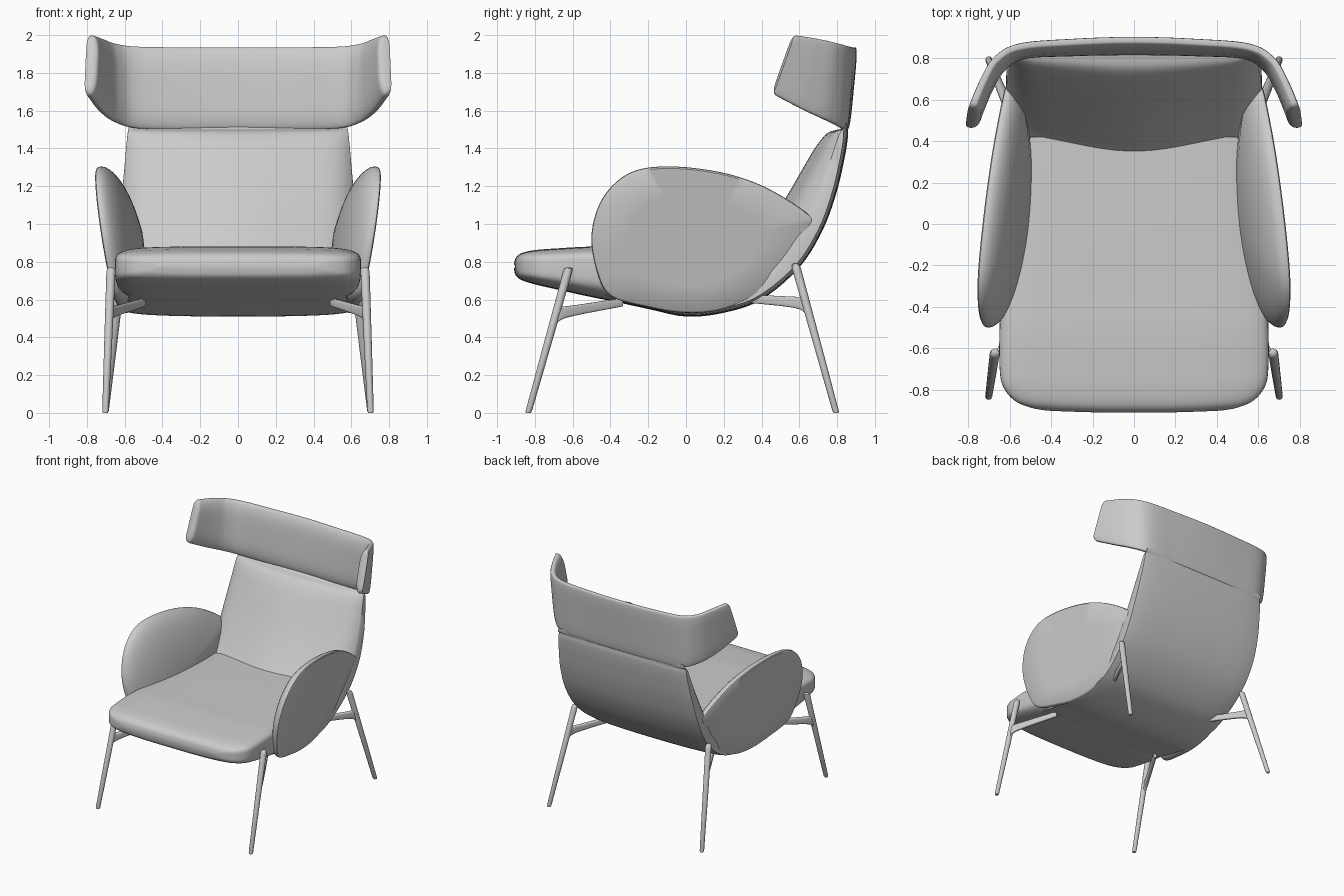
import bpy
import bmesh
from math import sin, cos, pi, copysign, radians
from mathutils import Vector

cube = bpy.data.objects.get("Cube")
if cube:
    bpy.data.objects.remove(cube, do_unlink=True)

grey = bpy.data.materials.new("light grey")
grey.use_nodes = True
grey.diffuse_color = (0.6, 0.6, 0.6, 1)
grey.node_tree.nodes["Principled BSDF"].inputs["Base Color"].default_value = (0.6, 0.6, 0.6, 1)


def loft(name, rings, angle=40):
    """Skin a list of equal closed rings and cap both ends."""
    bm = bmesh.new()
    loops = [[bm.verts.new(p) for p in ring] for ring in rings]
    n = len(loops[0])
    for a, b in zip(loops, loops[1:]):
        for i in range(n):
            j = (i + 1) % n
            bm.faces.new((a[i], a[j], b[j], b[i]))
    bm.faces.new(loops[0])
    bm.faces.new(loops[-1])
    bmesh.ops.recalc_face_normals(bm, faces=bm.faces)
    mesh = bpy.data.meshes.new(name)
    bm.to_mesh(mesh)
    bm.free()
    mesh.materials.append(grey)
    obj = bpy.data.objects.new(name, mesh)
    bpy.context.collection.objects.link(obj)
    bpy.ops.object.select_all(action='DESELECT')
    obj.select_set(True)
    bpy.context.view_layer.objects.active = obj
    bpy.ops.object.shade_smooth_by_angle(angle=radians(angle))
    return obj


def spline(points, steps, closed=False):
    """Smooth curve through points of any dimension."""
    n = len(points)
    out = []
    for i in range(n if closed else n - 1):
        if closed:
            q = [points[(i + k) % n] for k in (-1, 0, 1, 2)]
        else:
            q = [points[min(max(i + k, 0), n - 1)] for k in (-1, 0, 1, 2)]
        for s in range(steps):
            t = s / steps
            out.append(tuple(
                0.5 * (2 * b + (c - a) * t + (2 * a - 5 * b + 4 * c - d) * t * t
                       + (3 * b - a - 3 * c + d) * t ** 3) for a, b, c, d in zip(*q)))
    if not closed:
        out.append(tuple(points[-1]))
    return out


def squircle(count, power):
    """Unit superellipse."""
    angles = [2 * pi * (i + 0.5) / count for i in range(count)]
    return [(copysign(abs(cos(a)) ** (2 / power), cos(a)),
             copysign(abs(sin(a)) ** (2 / power), sin(a))) for a in angles]


# Seat cushion with a slightly bowed front: y, half width, bottom, top
SEAM = 0.775
seat = [(-0.912, 0.42, 0.763, 0.787), (-0.902, 0.5, 0.727, 0.822), (-0.87, 0.58, 0.702, 0.847),
        (-0.8, 0.635, 0.68, 0.862), (-0.7, 0.65, 0.657, 0.87), (-0.52, 0.65, 0.617, 0.88),
        (-0.36, 0.64, 0.59, 0.88), (0, 0.595, 0.56, 0.88), (0.42, 0.57, 0.65, 0.878)]
rings = []
for y, w, low, high in spline(seat, 6):
    bow = 0.06 * max(0, min(1, -2 * (y + 0.4)))
    rings.append([(w * c, y + bow * (w * c) ** 2,
                   SEAM + s * ((high - SEAM) if s > 0 else (SEAM - low)))
                  for c, s in squircle(64, 5)])
loft("seat_cushion", rings)

# Back shell with bulging pad: outer y, z, inner y, z, half width
back = [(-0.45, 0.605, -0.45, 0.7, 0.57), (-0.2, 0.55, -0.2, 0.7, 0.585),
        (0, 0.51, 0, 0.75, 0.59), (0.2, 0.53, 0.15, 0.8, 0.588),
        (0.4, 0.6, 0.28, 0.8, 0.59), (0.6, 0.77, 0.345, 0.87, 0.606),
        (0.725, 0.97, 0.425, 0.98, 0.617), (0.798, 1.17, 0.535, 1.15, 0.612),
        (0.84, 1.35, 0.645, 1.34, 0.597), (0.856, 1.45, 0.702, 1.43, 0.588),
        (0.857, 1.49, 0.755, 1.485, 0.583), (0.856, 1.51, 0.82, 1.505, 0.58),
        (0.856, 1.535, 0.832, 1.535, 0.575)]
across = [sin(pi / 2 * (i / 12 - 1)) for i in range(25)]
rings = []
for py, pz, qy, qz, w in spline(back, 5):
    p, q = Vector((0, py, pz)), Vector((0, qy, qz))
    side = Vector((w, 0, 0))
    curl = (q - p) * min(1 / (q - p).length, 10)
    outer = [p + side * u + curl * (0.012 * u * u + 0.012 * u ** 8) for u in across]
    inner = [q + side * u + (p - q) * (0.25 * sin(pi * u / 2) ** 2 + 0.38 * u ** 10)
             for u in across]
    rings.append(outer + inner[::-1])
loft("back_shell", rings)

# Wrap-around headrest: right half of lower and upper outer edges
edge = [(0, 0.868, 1.5, 0, 0.91, 1.935), (0.3, 0.864, 1.5, 0.3, 0.9, 1.935),
        (0.55, 0.849, 1.508, 0.56, 0.876, 1.94), (0.67, 0.77, 1.543, 0.68, 0.81, 1.957),
        (0.747, 0.64, 1.6, 0.745, 0.705, 1.98), (0.815, 0.465, 1.69, 0.8, 0.575, 2.0)]
full = [(-a, b, c, -d, e, f) for a, b, c, d, e, f in edge[:0:-1]] + edge
path = spline(full, 12)
last = len(path) - 1
rings = []
for i, st in enumerate(path):
    a, b = path[max(i - 1, 0)], path[min(i + 1, last)]
    tangent = Vector((b[0] - a[0], b[1] - a[1], 0)).normalized()
    inward = Vector((-tangent.y, tangent.x, 0))
    if inward.dot(Vector((-st[0], -st[1], 0))) < 0:
        inward.negate()
    k = abs(2 * i / last - 1)
    round_end = max(0, (k - 0.95) / 0.05) ** 3
    height = 1 - 0.14 * round_end
    thick = 0.044 * (1 - 0.3 * round_end)
    pad = 0.02 * (1 - 0.8 * round_end)
    low, high = Vector(st[:3]), Vector(st[3:])
    rings.append([low.lerp(high, 0.5 + 0.5 * h * height)
                  + inward * (0.5 + 0.5 * d) * (thick + pad * (1 - h ** 4))
                  for d, h in squircle(60, 5)])
loft("headrest", rings)

# Armrests: leaning flat outside, domed inside
outline = [(0.65, 1.05), (0.42, 1.195), (0.18, 1.275), (-0.1, 1.305), (-0.3, 1.27),
           (-0.44, 1.14), (-0.5, 0.95), (-0.475, 0.76), (-0.4, 0.62), (-0.2, 0.56),
           (0, 0.53), (0.2, 0.55), (0.42, 0.65), (0.59, 0.83), (0.66, 0.98)]
outline = spline(outline, 5, closed=True)
CY, CZ = 0.02, 0.89


def arm_ring(sign, scale, depth):
    ring = []
    for y, z in outline:
        y, z = CY + (y - CY) * scale, CZ + (z - CZ) * scale
        x = 0.757 + 0.16 * (z - 1.2) - 0.1 * (y + 0.4)
        ring.append((sign * (x - depth), y, z))
    return ring


# Armrests, legs and struts on both sides
bar = squircle(16, 4)
for sign, label in ((1, "left"), (-1, "right")):
    rings = [arm_ring(sign, s, d) for s, d in ((0.03, 0), (0.6, 0), (0.975, 0), (0.993, 0.006))]
    for i in range(13):
        t = pi / 2 * i / 12
        rings.append(arm_ring(sign, max(cos(t), 0.02), 0.018 + 0.137 * sin(t)))
    loft(label + "_armrest", rings)

    for part, top, foot, strut, perp in (
            ("front", (0.672, -0.62, 0.77), (0.702, -0.835, 0),
             ((0.683, -0.69, 0.515, 0.05), (0.66, -0.63, 0.535, 0.03), (0.5, -0.34, 0.585, 0.022)), 0.55),
            ("back", (0.612, 0.578, 0.79), (0.702, 0.795, 0),
             ((0.638, 0.645, 0.565, 0.05), (0.61, 0.58, 0.585, 0.03), (0.48, 0.33, 0.605, 0.022)), -0.55)):
        a, b = Vector(foot), Vector(top)
        rings = []
        for t, r in ((0, 0.013), (0.012, 0.017), (0.5, 0.021), (0.97, 0.024), (0.992, 0.02), (1, 0.01)):
            c = a.lerp(b, t)
            rings.append([(sign * (c.x + r * cos(pi * k / 8)), c.y + r * sin(pi * k / 8), c.z)
                          for k in range(16)])
        loft(f"{part}_{label}_leg", rings)
        rings = [[(sign * (x + 0.012 * d), y + 0.012 * d * perp, z + hh * h) for d, h in bar]
                 for x, y, z, hh in spline(strut, 6)]
        loft(f"{part}_{label}_strut", rings)
